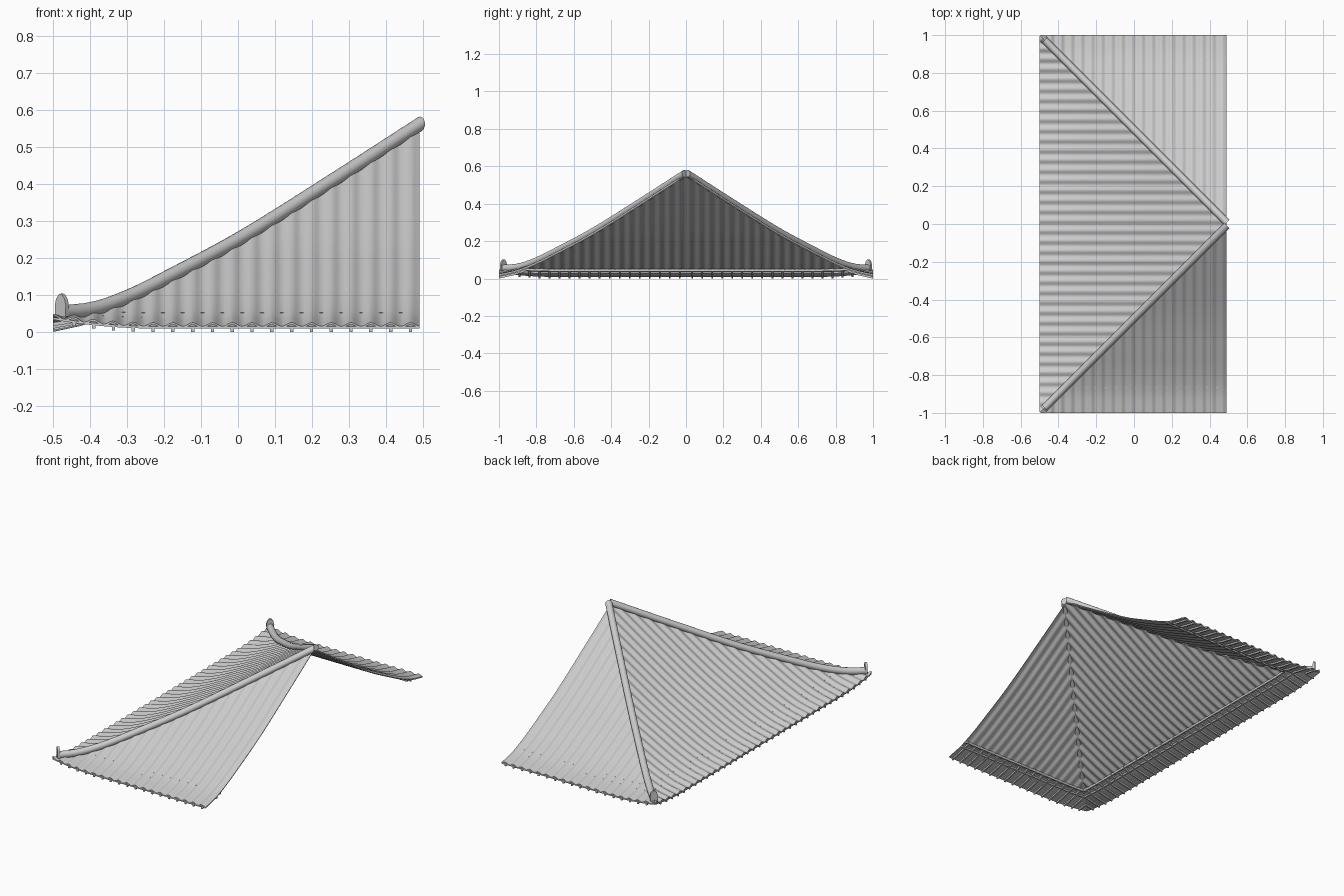
import bpy, bmesh, math
from mathutils import Vector

if "Cube" in bpy.data.objects:
    bpy.data.objects.remove(bpy.data.objects["Cube"])

PITCH = 0.0535
PROFILE = [(0, .02), (.1, .043), (.2, .083), (.3, .133), (.5, .24), (.75, .396), (1, .557)]


def smooth_profile(d):
    # Catmull-style interpolation of the sweeping roof section
    n = len(PROFILE)
    i = max(k for k in range(n - 1) if PROFILE[k][0] <= max(d, 0))

    def slope(k):
        a, b = PROFILE[max(k - 1, 0)], PROFILE[min(k + 1, n - 1)]
        return (b[1] - a[1]) / (b[0] - a[0])
    (x0, z0), (x1, z1) = PROFILE[i], PROFILE[i + 1]
    h = x1 - x0
    t = (d - x0) / h
    return ((2*t**3 - 3*t**2 + 1) * z0 + (t**3 - 2*t**2 + t) * h * slope(i)
            + (3*t**2 - 2*t**3) * z1 + (t**3 - t**2) * h * slope(i + 1))


def roof_z(u, d):
    # base section plus upturned corner
    return smooth_profile(d) + .024 * max(0, 1 - u / .28) ** 2 * max(0, 1 - d / .35)


def point(side, u, d, dz=0):
    # u runs along the eave, d runs inward from the eave
    if side == "left":
        return Vector((-.5 + d, -1 + u, roof_z(min(u, 2 - u), d) + dz))
    s = -1 if side == "front" else 1
    return Vector((-.5 + u, s * (1 - d), roof_z(u, d) + dz))


def corner_u(side, u):
    return min(u, 2 - u) if side == "left" else u


def make(name, bm, angle=40):
    bmesh.ops.remove_doubles(bm, verts=bm.verts, dist=1e-6)
    bmesh.ops.recalc_face_normals(bm, faces=bm.faces)
    me = bpy.data.meshes.new(name)
    bm.to_mesh(me)
    bm.free()
    ob = bpy.data.objects.new(name, me)
    bpy.context.collection.objects.link(ob)
    bpy.context.view_layer.objects.active = ob
    ob.select_set(True)
    bpy.ops.object.shade_smooth_by_angle(angle=math.radians(angle))
    ob.select_set(False)
    return ob


def slab(name, side, cols, rows, depth, top, bottom):
    # closed sheet; depth(u) gives inward reach, top/bottom give z offsets
    bm = bmesh.new()
    length = 2 if side == "left" else .99
    us = [.004 + (length - (.008 if side == "left" else .004)) * i / cols for i in range(cols + 1)]
    layers = []
    for off in (top, bottom):
        layers.append([[bm.verts.new(point(side, u, depth(corner_u(side, u)) * j / rows, off(u)))
                        for j in range(rows + 1)] for u in us])
    a, b = layers
    for g in layers:
        for i in range(cols):
            for j in range(rows):
                bm.faces.new((g[i][j], g[i+1][j], g[i+1][j+1], g[i][j+1]))
    for i in range(cols):
        for j in (0, rows):
            bm.faces.new((a[i][j], a[i+1][j], b[i+1][j], b[i][j]))
    for j in range(rows):
        for i in (0, cols):
            bm.faces.new((a[i][j], a[i][j+1], b[i][j+1], b[i][j]))
    return make(name, bm)


def sweep(bm, rings):
    # skin a list of closed rings and cap the ends
    vs = [[bm.verts.new(p) for p in r] for r in rings]
    n = len(vs[0])
    for p, q in zip(vs, vs[1:]):
        for k in range(n):
            bm.faces.new((p[k], p[(k+1) % n], q[(k+1) % n], q[k]))
    bm.faces.new(vs[0])
    bm.faces.new(vs[-1])


def bar_rings(path, across, w, h):
    a, z = Vector(across) * w / 2, Vector((0, 0, h / 2))
    return [(p - a - z, p + a - z, p + a + z, p - a + z) for p in path]


def wave(u):
    return .005 * math.cos(2 * math.pi * (u - .11) / PITCH)


for side in ("left", "front", "back"):
    cols = 300 if side == "left" else 150
    length = 2 if side == "left" else .99
    # corrugated tiles
    slab(side + "_roof_tiles", side, cols, 26, lambda u: min(u, .99),
         wave, lambda u: wave(u) - .005)
    # flat eave board under the tile edge
    slab(side + "_eave_board", side, 80, 4, lambda u: min(u, .125),
         lambda u: -.005, lambda u: -.011)

    # rafters under the eave
    bm = bmesh.new()
    along = (0, 1, 0) if side == "left" else (1, 0, 0)
    n = int((length / 2 if side == "left" else length) / PITCH)
    spots = [.11 + PITCH * k for k in range(-1, n) if .11 + PITCH * k < (1 if side == "left" else .98)]
    if side == "left":
        spots += [2 - u for u in spots]
    for u in spots:
        reach = min(.145, corner_u(side, u))
        sweep(bm, bar_rings([point(side, u, reach * j / 4, -.0145) for j in range(5)], along, .009, .011))
    make(side + "_rafters", bm, 30)

    # pair of rails tying the rafters together
    bm = bmesh.new()
    inward = (1, 0, 0) if side == "left" else (0, 1, 0)
    for d in (.105, .14):
        end = 2 - d if side == "left" else .99
        sweep(bm, bar_rings([point(side, d + (end - d) * i / 30, d, -.012) for i in range(31)],
                            inward, .009, .013))
    make(side + "_eave_rails", bm, 30)

for s, label in ((-1, "front"), (1, "back")):
    # rounded hip ridge
    bm = bmesh.new()
    across = Vector((1, -s, 0)).normalized()
    across = Vector((s, 1, 0)).normalized()
    rings = []
    for i in range(33):
        d = .025 + .967 * i / 32
        c = Vector((-.5 + d, s * (1 - d), roof_z(d, d) + .01))
        rings.append([c + across * .019 * math.cos(t) + Vector((0, 0, .02 * math.sin(t)))
                      for t in (2 * math.pi * k / 16 for k in range(16))])
    sweep(bm, rings)
    make(label + "_hip_ridge", bm)

    # pointed end tile closing the hip
    bm = bmesh.new()
    out = Vector((-1, s, 0)).normalized()
    c = Vector((-.476, s * .976, .06))
    shape = [(-.019, -.018), (.019, -.018), (.021, .012), (.016, .029), (.007, .04),
             (0, .043), (-.007, .04), (-.016, .029), (-.021, .012)]
    sweep(bm, [[c + out * o + across * x + Vector((0, 0, z)) for x, z in shape] for o in (-.006, .006)])
    make(label + "_hip_end_tile", bm, 35)
